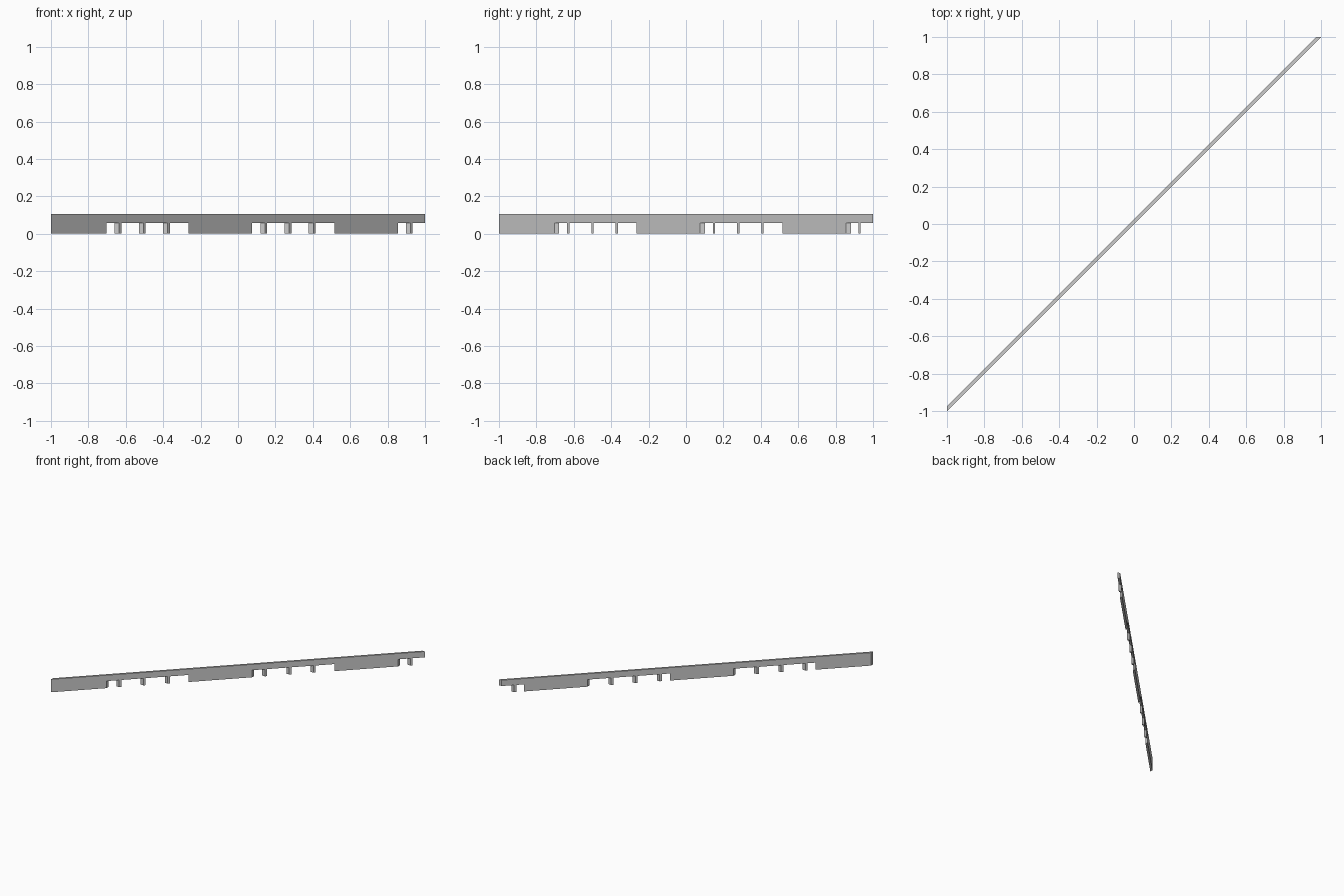
import bpy, bmesh

if "Cube" in bpy.data.objects:
    bpy.data.objects.remove(bpy.data.objects["Cube"])

T = 0.025       # wall thickness measured along an axis
H = 0.106       # total height
Z = 0.058       # underside of the beam


def prism(name, footprint, z0, z1):
    """Upright prism over a counter-clockwise footprint."""
    bm = bmesh.new()
    base = bm.faces.new([bm.verts.new((x, y, z0)) for x, y in footprint])
    top = bmesh.ops.extrude_face_region(bm, geom=[base])["geom"]
    bmesh.ops.translate(bm, vec=(0, 0, z1 - z0),
                        verts=[v for v in top if isinstance(v, bmesh.types.BMVert)])
    bmesh.ops.recalc_face_normals(bm, faces=bm.faces)
    me = bpy.data.meshes.new(name)
    bm.to_mesh(me)
    bm.free()
    ob = bpy.data.objects.new(name, me)
    bpy.context.collection.objects.link(ob)
    return ob


# Continuous diagonal beam: left end cut along y, right end cut along x
prism("top_beam", [(-1, -1), (1, 1), (1 - T, 1), (-1, -1 + T)], Z, H)

# Solid lower panels, ends cut along y
for i, (a, b) in enumerate([(-1, -0.703), (-0.264, 0.076), (0.517, 0.856)]):
    prism(f"lower_panel_{i + 1}", [(a, a), (b, b), (b, b + T), (a, a + T)], 0, Z)

# Slim posts in the openings, sides cut along x
W = 0.012
n = 0
for start, count in ((-0.623, 3), (0.156, 3), (0.934, 1)):
    for k in range(count):
        b = start + 0.1295 * k
        a = b - W
        n += 1
        prism(f"post_{n}", [(a, a), (b, b), (b - T, b), (a - T, a)], 0, Z)
